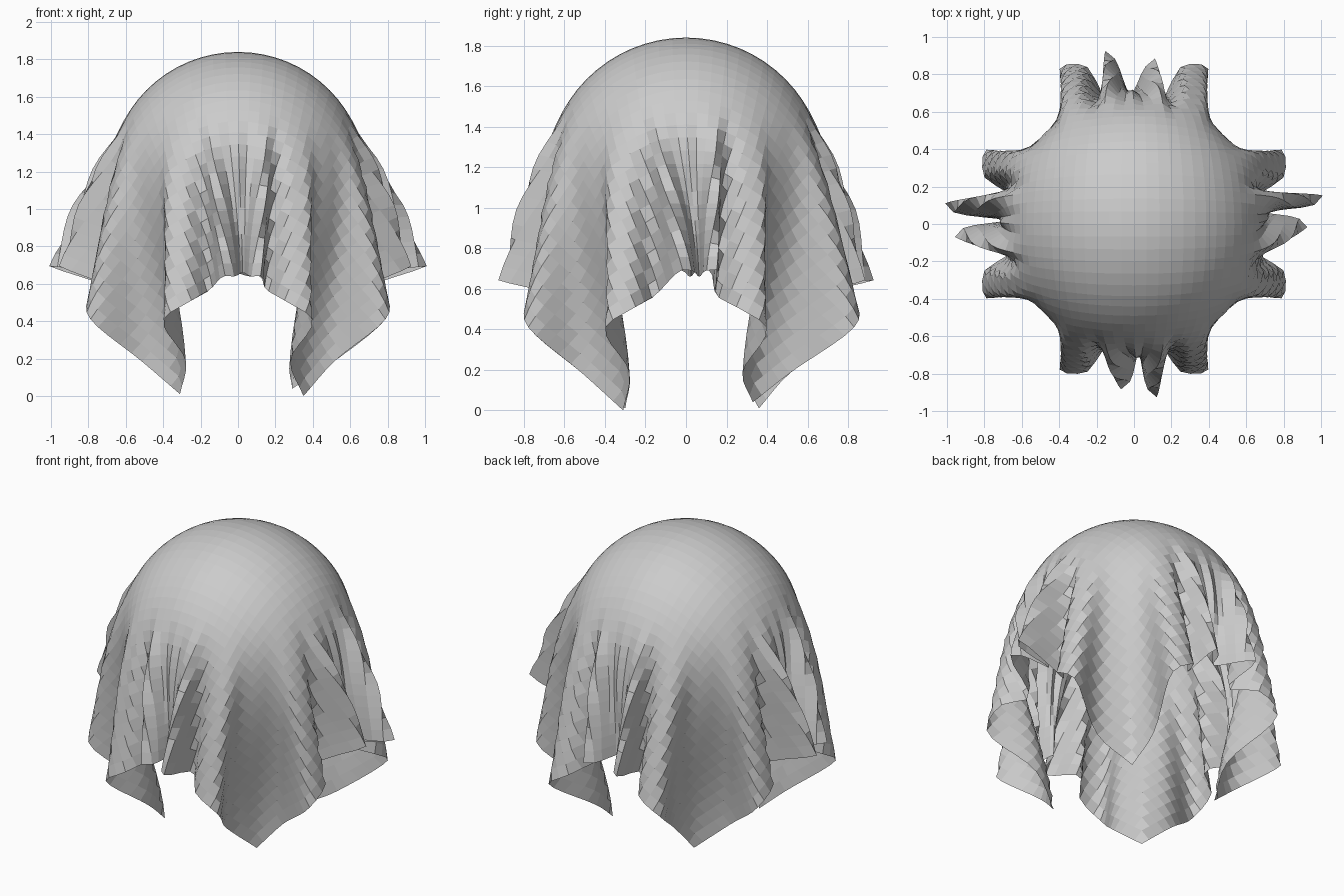
import bpy, math
from mathutils import Vector

if "Cube" in bpy.data.objects:
    bpy.data.objects.remove(bpy.data.objects["Cube"])

R, CZ = 0.69, 1.15        # ball shape hidden under the cloth
HALF, N = 1.57, 46        # half width of the square cloth, grid cells per side
S0 = 0.68                 # arc length from the top where the folds begin

# Per side (right, back, left, front): fold 1 (radius, offset), fold 2, fold height, corner lobe radius
sides = [((0.92, 0.00), (1.00, 0.13), 0.69, 0.80),
         ((0.88, -0.09), (0.92, 0.13), 0.64, 0.84),
         ((1.00, -0.09), (0.95, 0.05), 0.69, 0.80),
         ((0.88, -0.05), (0.92, 0.10), 0.64, 0.79)]
# Hanging corner tips, following each side anticlockwise
tips = [(0.29, 0.33, 0.04), (-0.31, 0.36, 0.01), (-0.31, -0.30, 0.01), (0.35, -0.31, 0.0)]


def side_point(k, r, t, z):
    a = k * math.pi / 2
    return Vector((r * math.cos(a) - t * math.sin(a), r * math.sin(a) + t * math.cos(a), z))


# Hem control points as (position along hem, point)
hem = []
for k, ((r1, t1), (r2, t2), zf, rl) in enumerate(sides):
    row = [(-0.82, 0.52, -0.28, 0.19), (-0.62, rl - 0.02, -0.40, 0.40), (-0.48, rl, -0.25, 0.51),
           (-0.37, 0.67, -0.15, 0.57), (-0.23, r1, t1 - 0.03, zf), (-0.17, r1 - 0.04, t1 + 0.03, zf),
           (0.0, 0.70, (t1 + t2) / 2, 0.66),
           (0.17, r2 - 0.04, t2 - 0.03, zf), (0.23, r2, t2 + 0.03, zf), (0.37, 0.67, 0.15, 0.57),
           (0.48, rl, 0.25, 0.51), (0.62, rl - 0.02, 0.40, 0.40), (0.82, 0.52, 0.28, 0.19)]
    hem += [(2 * k + w, side_point(k, r, t, z)) for w, r, t, z in row]
    hem.append((2 * k + 1, Vector(tips[k])))
M = len(hem)
PER_SIDE = M // 4


def hermite(p0, m0, p1, m1, t):
    t2, t3 = t * t, t * t * t
    return (p0 * (2 * t3 - 3 * t2 + 1) + m0 * (t3 - 2 * t2 + t)
            + p1 * (3 * t2 - 2 * t3) + m1 * (t3 - t2))


def knot(i):
    w, p = hem[i % M]
    return w + 8 * (i // M), p


def slope(i, ahead):
    # corner tips are sharp, so they use a one-sided slope
    tip = i % PER_SIDE == PER_SIDE - 1
    a = i if tip and ahead else i - 1
    b = i if tip and not ahead else i + 1
    (wa, pa), (wb, pb) = knot(a), knot(b)
    return (pb - pa) / (wb - wa)


def hem_point(w):
    w = (w + 0.82) % 8 - 0.82
    for i in range(M):
        (wa, pa), (wb, pb) = knot(i), knot(i + 1)
        if w <= wb:
            d = wb - wa
            return hermite(pa, slope(i, True) * d, pb, slope(i + 1, False) * d, (w - wa) / d)
    return hem[0][1].copy()


def on_ball(s, phi):
    a = s / R
    return Vector((R * math.sin(a) * math.cos(phi), R * math.sin(a) * math.sin(phi),
                   CZ + R * math.cos(a)))


def drape(u, v):
    s, phi = math.hypot(u, v), math.atan2(v, u)
    if s <= S0:
        return on_ball(s, phi)
    k = round(phi / (math.pi / 2))
    w = math.tan(phi - k * math.pi / 2)
    edge = HALF * math.hypot(1, w)
    t = (s - S0) / (edge - S0)
    p0, p1 = on_ball(S0, phi), hem_point(2 * k + w)
    chord = p1 - p0
    length = chord.length
    a = S0 / R
    out = Vector((math.cos(phi), math.sin(phi), 0))
    m0 = (out * math.cos(a) - Vector((0, 0, math.sin(a)))) * length
    m1 = (chord / length + Vector((0, 0, -0.4))).normalized() * length
    p = hermite(p0, m0, p1, m1, t)
    # narrow pleats in the middle of each side
    fade = max(0.0, 1 - (w / 0.6) ** 2)
    return p + out * (0.03 * fade * math.sin(math.pi * t) ** 2 * math.cos(2 * math.pi * w / 0.22))


# Square cloth grid, draped
verts = [drape(HALF * (2 * i / N - 1), HALF * (2 * j / N - 1))
         for j in range(N + 1) for i in range(N + 1)]
low = min(p.z for p in verts)
for p in verts:
    p.z -= low
faces = [(j * (N + 1) + i, j * (N + 1) + i + 1, (j + 1) * (N + 1) + i + 1, (j + 1) * (N + 1) + i)
         for j in range(N) for i in range(N)]
mesh = bpy.data.meshes.new("draped_cloth")
mesh.from_pydata(verts, [], faces)
mesh.update()
cloth = bpy.data.objects.new("draped_cloth", mesh)
bpy.context.collection.objects.link(cloth)

# Plain grey fabric
grey = bpy.data.materials.new("light_grey_fabric")
grey.diffuse_color = (0.6, 0.6, 0.6, 1)
grey.use_nodes = True
grey.node_tree.nodes["Principled BSDF"].inputs["Base Color"].default_value = grey.diffuse_color
mesh.materials.append(grey)
